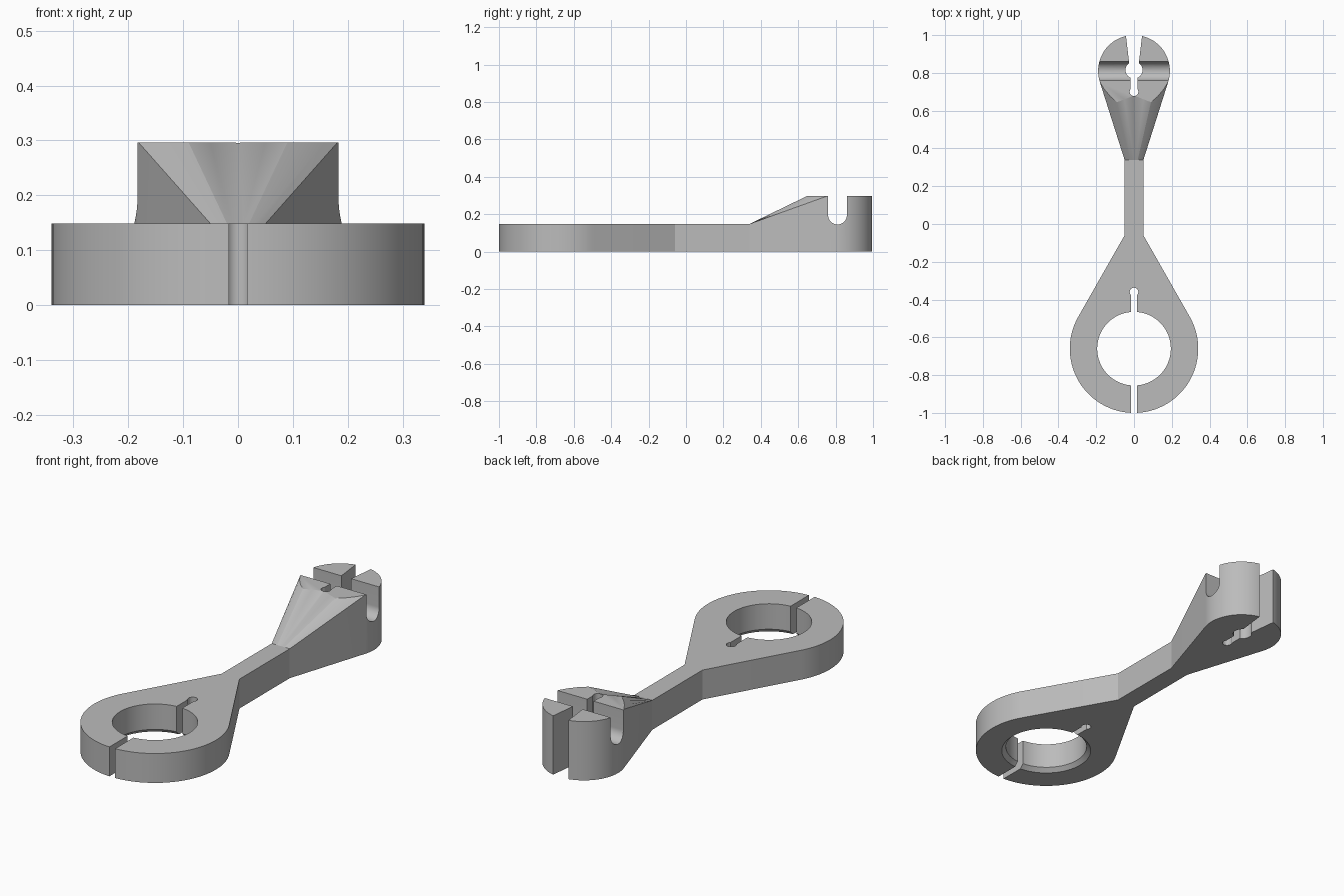
import bpy, bmesh
from math import pi, atan2, acos, cos, sin, hypot, radians
from mathutils import Matrix

cube = bpy.data.objects.get("Cube")
if cube:
    bpy.data.objects.remove(cube, do_unlink=True)

grey = bpy.data.materials.new("plain grey")
grey.use_nodes = True
colour = (0.5, 0.5, 0.5, 1)
grey.diffuse_color = colour
grey.node_tree.nodes["Principled BSDF"].inputs["Base Color"].default_value = colour

ARM_W, ARM_H, TOP = 0.05, 0.148, 0.296
RING_Y, RING_R, HOLE_R = -0.66, 0.34, 0.195
HEAD_Y, HEAD_R = 0.81, 0.19
ARM_START, ARM_END = -0.06, 0.34


def make_object(name, bm):
    bmesh.ops.recalc_face_normals(bm, faces=bm.faces)
    mesh = bpy.data.meshes.new(name)
    bm.to_mesh(mesh)
    bm.free()
    obj = bpy.data.objects.new(name, mesh)
    mesh.materials.append(grey)
    bpy.context.collection.objects.link(obj)
    return obj


def tangent_arc(cy, r, y, side, steps=64):
    """Arc round a circle between the two tangents from the arm corners."""
    a = atan2(y - cy, ARM_W) + side * acos(r / hypot(ARM_W, y - cy))
    b = side * pi - a
    if side < 0:
        b = -pi - a
    return [(r * cos(a + (b - a) * i / steps), cy + r * sin(a + (b - a) * i / steps))
            for i in range(steps + 1)]


def prism(name, outline, z0, z1):
    bm = bmesh.new()
    face = bm.faces.new([bm.verts.new((x, y, z0)) for x, y in outline])
    ext = bmesh.ops.extrude_face_region(bm, geom=[face])
    verts = [v for v in ext["geom"] if isinstance(v, bmesh.types.BMVert)]
    bmesh.ops.translate(bm, verts=verts, vec=(0, 0, z1 - z0))
    return make_object(name, bm)


def box(x, y0, y1):
    return prism("slot_cutter", [(-x, y0), (x, y0), (x, y1), (-x, y1)], -0.1, 0.5)


def cone(r0, r1, y, z0, z1, along_x=False, segments=64):
    bm = bmesh.new()
    bmesh.ops.create_cone(bm, cap_ends=True, segments=segments,
                          radius1=r0, radius2=r1, depth=z1 - z0)
    if along_x:
        bmesh.ops.rotate(bm, verts=bm.verts, matrix=Matrix.Rotation(pi / 2, 3, 'Y'))
    bmesh.ops.translate(bm, verts=bm.verts, vec=(0, y, (z0 + z1) / 2))
    return make_object("hole_cutter", bm)


def cut(obj, cutters):
    bpy.context.view_layer.objects.active = obj
    for c in cutters:
        c.hide_render = True
        mod = obj.modifiers.new("cut", 'BOOLEAN')
        mod.operation, mod.solver, mod.object = 'DIFFERENCE', 'EXACT', c
        bpy.ops.object.modifier_apply(modifier=mod.name)
        bpy.data.objects.remove(c, do_unlink=True)
    bpy.ops.object.select_all(action='DESELECT')
    obj.select_set(True)
    bpy.ops.object.shade_smooth_by_angle(angle=radians(25))


# Clamp ring and straight arm
arc = tangent_arc(RING_Y, RING_R, ARM_START, -1)
ring = prism("clamp_ring_and_arm",
             arc + [(-ARM_W, ARM_START), (-ARM_W, ARM_END),
                    (ARM_W, ARM_END), (ARM_W, ARM_START)], 0, ARM_H)
cut(ring, [
    cone(HOLE_R, HOLE_R, RING_Y, -0.1, 0.3),
    cone(HOLE_R + 0.04, HOLE_R, RING_Y, -0.02, 0.02),
    box(0.016, -1.1, -0.8),
    box(0.016, -0.5, -0.36),
    cone(0.023, 0.023, -0.36, -0.1, 0.3, segments=24),
])

# Head: round block with a sloping neck fanning out from the arm
arc = tangent_arc(HEAD_Y, HEAD_R, ARM_END, 1)
half = [(0.0, 0.68), (0.05, 0.66), (0.09, 0.645), (0.125, 0.675), (0.158, 0.715), arc[0]]
rim = [(-x, y) for x, y in half[:0:-1]] + half
bm = bmesh.new()
top_rim = [bm.verts.new((x, y, TOP)) for x, y in rim]
top_arc = [bm.verts.new((x, y, TOP)) for x, y in arc[1:-1]]
low_arc = [bm.verts.new((x, y, 0)) for x, y in arc]
n = len(rim) - 1
neck = [bm.verts.new((ARM_W * (2 * i / n - 1), ARM_END, ARM_H)) for i in range(n + 1)]
foot = [bm.verts.new((s * ARM_W, ARM_END, 0)) for s in (-1, 1)]
for i in range(n):
    bm.faces.new((neck[i], neck[i + 1], top_rim[i + 1], top_rim[i]))
bm.faces.new(top_rim + top_arc)
bm.faces.new(low_arc + foot)
bm.faces.new(neck + foot[::-1])
bm.faces.new((neck[0], top_rim[0], low_arc[-1], foot[0]))
bm.faces.new((neck[-1], foot[1], low_arc[0], top_rim[-1]))
upper = [top_rim[-1]] + top_arc + [top_rim[0]]
for i in range(len(arc) - 1):
    bm.faces.new((low_arc[i], low_arc[i + 1], upper[i + 1], upper[i]))
head = make_object("slotted_head", bm)

# Cross groove with a round floor, tapered rear slit and relief slit
groove_r = 0.05
groove = [(groove_r * cos(pi + pi * i / 24), 0.195 + groove_r * sin(pi + pi * i / 24))
          for i in range(25)] + [(groove_r, 0.5), (-groove_r, 0.5)]
groove_cutter = prism("groove_cutter", groove, -0.4, 0.4)
groove_cutter.data.transform(Matrix(((0, 0, 1, 0), (1, 0, 0, HEAD_Y), (0, 1, 0, 0), (0, 0, 0, 1))))
slit = prism("slit_cutter", [(-0.023, 0.83), (0.023, 0.83), (0.055, 1.1), (-0.055, 1.1)], -0.1, 0.5)
cut(head, [
    groove_cutter,
    cone(0.045, 0.045, 0.815, -0.1, 0.5, segments=32),
    slit,
    box(0.018, 0.70, 0.80),
    cone(0.023, 0.023, 0.70, -0.1, 0.5, segments=24),
])
